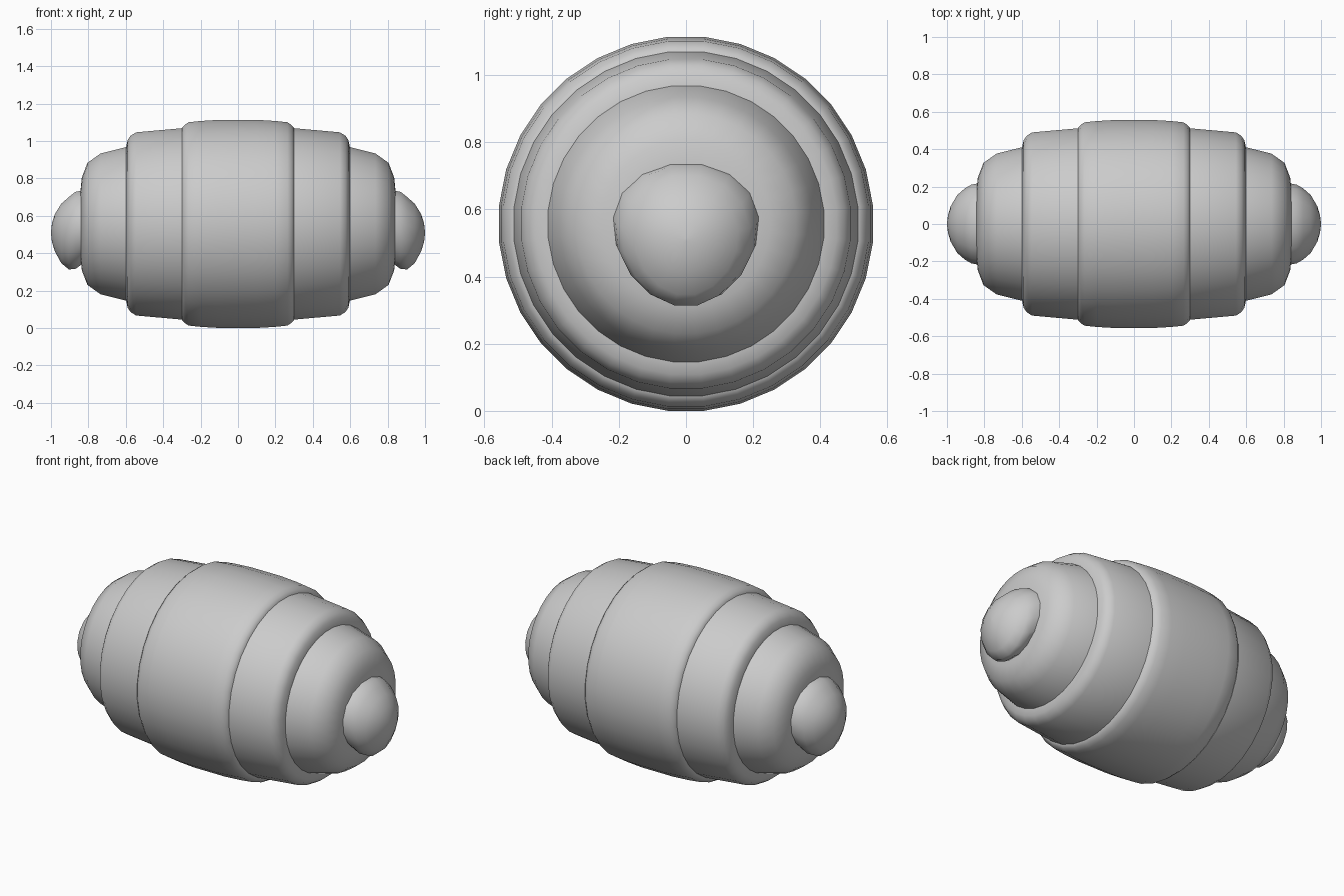
import bpy, bmesh, math

cube = bpy.data.objects.get("Cube")
if cube:
    bpy.data.objects.remove(cube, do_unlink=True)

AXIS_Z = 0.557

grey = bpy.data.materials.new("plain grey")
grey.use_nodes = True
colour = (0.6, 0.6, 0.6, 1)
grey.diffuse_color = colour
grey.node_tree.nodes["Principled BSDF"].inputs["Base Color"].default_value = colour


def loft(name, rings, sides, taper=0.0):
    """Skin rings of (x, centre z, half width, half height) along x, capping both ends."""
    bm = bmesh.new()
    loops = []
    for x, cz, ry, rz in rings:
        loop = []
        for i in range(sides):
            a = 2 * math.pi * (i + 0.5) / sides
            y = ry * math.cos(a) * (1 + taper * math.sin(a))
            loop.append(bm.verts.new((x, y, cz + rz * math.sin(a))))
        loops.append(loop)
    for a, b in zip(loops, loops[1:]):
        for i in range(sides):
            j = (i + 1) % sides
            bm.faces.new((a[i], a[j], b[j], b[i]))
    bm.faces.new(loops[0])
    bm.faces.new(loops[-1])
    bmesh.ops.recalc_face_normals(bm, faces=bm.faces)
    mesh = bpy.data.meshes.new(name)
    bm.to_mesh(mesh)
    bm.free()
    obj = bpy.data.objects.new(name, mesh)
    bpy.context.collection.objects.link(obj)
    mesh.materials.append(grey)
    bpy.ops.object.select_all(action='DESELECT')
    obj.select_set(True)
    bpy.context.view_layer.objects.active = obj
    bpy.ops.object.shade_smooth_by_angle(angle=math.radians(60))
    return obj


def band(name, profile):
    """Round band about the long axis from (x, radius) points."""
    return loft(name, [(x, AXIS_Z, r, r) for x, r in profile], 32)


# Widest band in the middle
half = [(0.1, 0.559), (0.2, 0.553), (0.265, 0.546), (0.285, 0.532), (0.3, 0.517)]
band("middle_band", [(-x, r) for x, r in reversed(half)] + half)

for side, s in (("left", 1), ("right", -1)):
    # Stepped shoulder band
    shoulder = [(0.29, 0.515), (0.545, 0.492), (0.575, 0.473), (0.59, 0.45), (0.599, 0.41)]
    band(side + "_shoulder_band", [(s * x, r) for x, r in shoulder])
    # Rounded end cap
    cap = [(0.58, 0.417), (0.735, 0.378), (0.805, 0.328), (0.835, 0.25), (0.842, 0.18), (0.842, 0.01)]
    band(side + "_end_cap", [(s * x, r) for x, r in cap])
    # Egg-shaped knob, narrower below
    knob = [(0.83, 0.54, 0.218, 0.2), (0.87, 0.522, 0.21, 0.21), (0.905, 0.507, 0.19, 0.197),
            (0.945, 0.506, 0.155, 0.162), (0.98, 0.51, 0.095, 0.1), (0.995, 0.51, 0.045, 0.05),
            (1.0, 0.51, 0.004, 0.004)]
    loft(side + "_knob", [(s * x, cz, ry, rz) for x, cz, ry, rz in knob], 16, 0.1)
